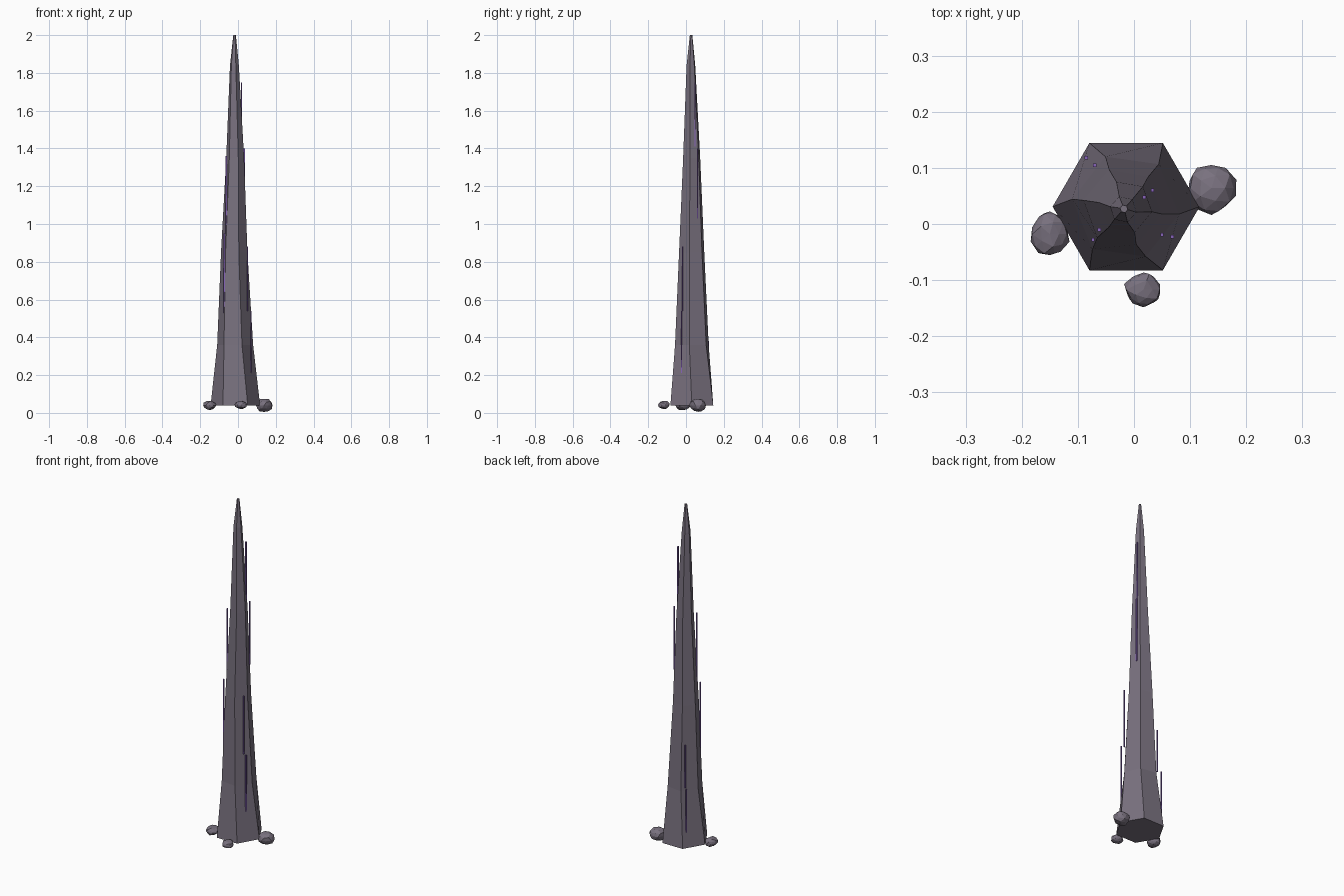
import bpy, bmesh, math, random
from mathutils import Vector

random.seed(4)
if "Cube" in bpy.data.objects:
    bpy.data.objects.remove(bpy.data.objects["Cube"], do_unlink=True)


def material(name, colour):
    m = bpy.data.materials.new(name)
    m.use_nodes = True
    m.diffuse_color = (*colour, 1)
    m.node_tree.nodes["Principled BSDF"].inputs["Base Color"].default_value = (*colour, 1)
    return m


STONE = material("grey violet stone", (0.19, 0.165, 0.21))
VEIN = material("purple vein", (0.25, 0.13, 0.5))


def finish(bm, name, mat):
    bmesh.ops.recalc_face_normals(bm, faces=bm.faces[:])
    mesh = bpy.data.meshes.new(name)
    bm.to_mesh(mesh)
    bm.free()
    mesh.materials.append(mat)
    obj = bpy.data.objects.new(name, mesh)
    bpy.context.collection.objects.link(obj)
    return obj


# Six-sided spire lofted through slightly twisted rings: z, x, y, radius, twist
RINGS = [(0.04, -0.014, 0.031, 0.131, 0), (0.36, -0.015, 0.031, 0.096, -8),
         (0.85, -0.02, 0.03, 0.071, -10), (1.35, -0.015, 0.03, 0.048, -10),
         (1.84, -0.019, 0.026, 0.024, -12), (2.0, -0.018, 0.027, 0.007, -12)]
bm = bmesh.new()
loops = []
for z, cx, cy, r, twist in RINGS:
    angles = [math.radians(60 * i + twist) for i in range(6)]
    loops.append([bm.verts.new((cx + r * math.cos(a), cy + r * math.sin(a), z)) for a in angles])
for low, high in zip(loops, loops[1:]):
    for i in range(6):
        j = (i + 1) % 6
        bm.faces.new((low[i], low[j], high[j], high[i]))
bm.faces.new(loops[0][::-1])
bm.faces.new(loops[-1])
finish(bm, "spire", STONE)

# Thin glowing veins standing in pairs along the faces: x, y, bottom, top
VEINS = [(-0.085, 0.118, 0.13, 0.38), (-0.07, 0.105, 0.38, 0.63),
         (0.068, -0.023, 0.21, 0.54), (0.05, -0.019, 0.54, 0.88),
         (-0.073, -0.028, 0.53, 0.95), (-0.062, -0.01, 0.95, 1.36),
         (0.033, 0.06, 1.03, 1.4), (0.018, 0.048, 1.41, 1.75)]
for n, (x, y, low, high) in enumerate(VEINS, 1):
    bm = bmesh.new()
    bmesh.ops.create_cube(bm, size=1)
    for v in bm.verts:
        v.co = Vector((x + v.co.x * 0.006, y + v.co.y * 0.006, (low + high) / 2 + v.co.z * (high - low)))
    finish(bm, f"vein_{n}", VEIN)

# Rough boulders around the foot: centre and half sizes
ROCKS = {"left_boulder": ((0.138, 0.064, 0.04), (0.046, 0.047, 0.038)),
         "right_boulder": ((-0.15, -0.018, 0.04), (0.036, 0.043, 0.026)),
         "front_boulder": ((0.017, -0.117, 0.042), (0.035, 0.032, 0.024))}
for name, (centre, half) in ROCKS.items():
    bm = bmesh.new()
    bmesh.ops.create_icosphere(bm, subdivisions=2, radius=1)
    for v in bm.verts:
        v.co *= random.uniform(0.86, 1.04)
        v.co = Vector(c + h * p for c, h, p in zip(centre, half, v.co))
    finish(bm, name, STONE)
